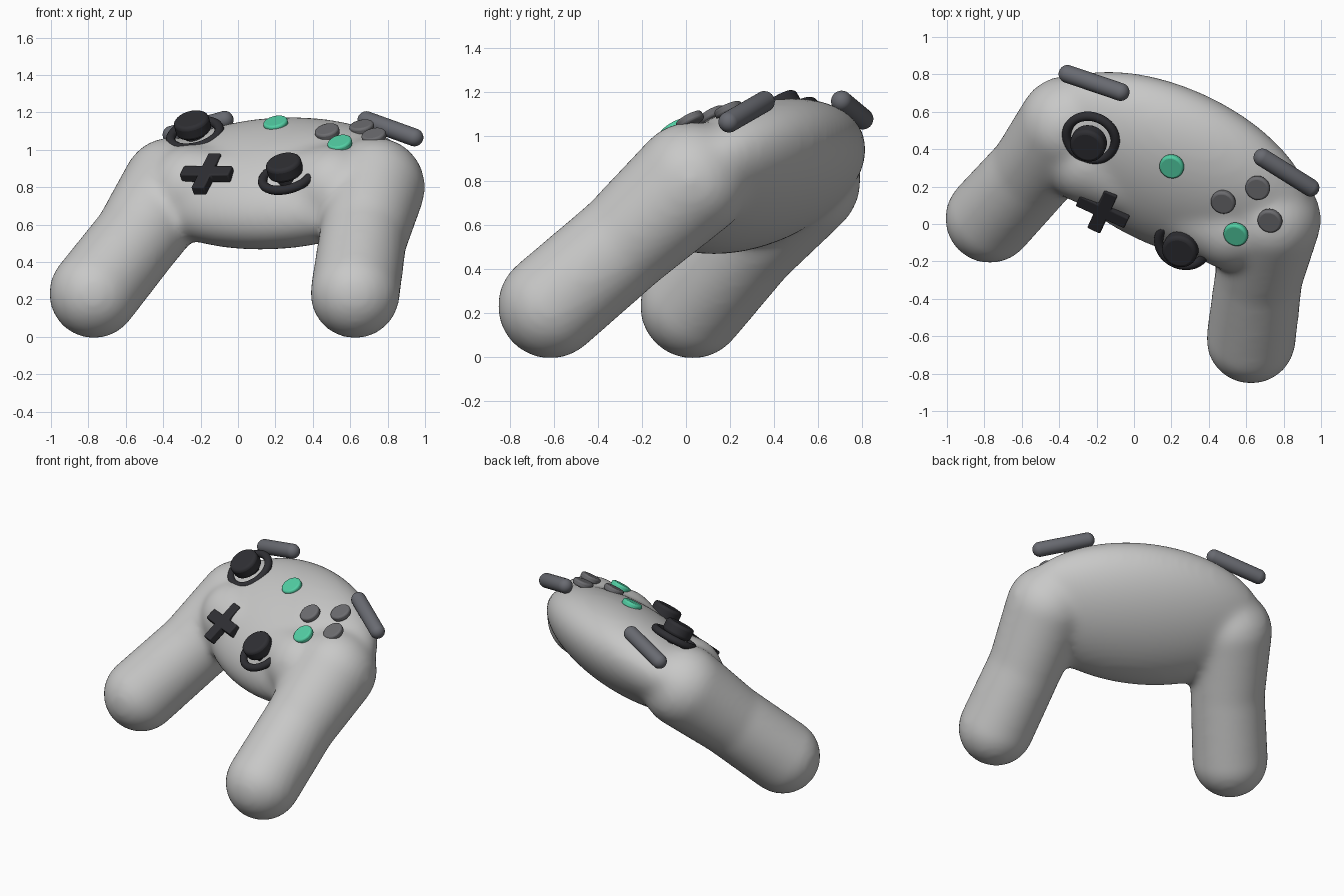
import bpy, bmesh, math
from mathutils import Matrix, Vector

cube = bpy.data.objects.get("Cube")
if cube:
    bpy.data.objects.remove(cube, do_unlink=True)

YAW = math.radians(-24.8)
# Controller frame: x across the pad, y towards its back, z up
FRAME = Matrix.Rotation(YAW, 4, 'Z') @ Matrix.Translation((0.057, 0, 0))


def material(name, rgb):
    m = bpy.data.materials.new(name)
    m.use_nodes = True
    m.diffuse_color = (*rgb, 1)
    bsdf = next(n for n in m.node_tree.nodes if n.type == 'BSDF_PRINCIPLED')
    bsdf.inputs["Base Color"].default_value = (*rgb, 1)
    return m


SHELL = material("light grey shell", (0.58, 0.58, 0.575))
GREEN = material("mint green", (0.085, 0.62, 0.37))
DARK = material("charcoal", (0.028, 0.028, 0.033))
GREY = material("button grey", (0.15, 0.15, 0.16))
TRIGGER = material("trigger grey", (0.14, 0.145, 0.165))


def add_object(name, bm, mat, bevel=0):
    bmesh.ops.recalc_face_normals(bm, faces=bm.faces[:])
    mesh = bpy.data.meshes.new(name)
    bm.to_mesh(mesh)
    bm.free()
    mesh.materials.append(mat)
    ob = bpy.data.objects.new(name, mesh)
    bpy.context.collection.objects.link(ob)
    if bevel:
        mod = ob.modifiers.new("soft edge", 'BEVEL')
        mod.width = bevel
        mod.segments = 3
        mod.limit_method = 'ANGLE'
    bpy.ops.object.select_all(action='DESELECT')
    ob.select_set(True)
    bpy.context.view_layer.objects.active = ob
    bpy.ops.object.shade_smooth_by_angle(angle=math.radians(40))
    return ob


def tilted(pos, tilt):
    """Placement at a world point, facing up and leaning to the front."""
    return (Matrix.Translation(pos) @ Matrix.Rotation(YAW, 4, 'Z')
            @ Matrix.Rotation(math.radians(tilt), 4, 'X'))


def ball_chain(bm, points, frame, steps):
    """Tapered limb: overlapping balls along (x, y, z, radius) points."""
    for a, b in zip(points, points[1:]):
        for i in range(steps + 1):
            p = Vector(a).lerp(Vector(b), i / steps)
            bmesh.ops.create_uvsphere(
                bm, u_segments=32, v_segments=20, radius=p[3],
                matrix=frame @ Matrix.Translation(p.to_3d()))


# Shell: tilted ellipsoid, two grips and a face filler, fused and smoothed
bm = bmesh.new()
bmesh.ops.create_uvsphere(
    bm, u_segments=64, v_segments=40, radius=1,
    matrix=FRAME @ Matrix.Translation((0, 0.36, 0.82))
    @ Matrix.Rotation(math.radians(34), 4, 'X')
    @ Matrix.Diagonal((0.805, 0.48, 0.28, 1)))
for s in (-1, 1):
    ball_chain(bm, [(s * 0.60, 0.33, 0.80, 0.268),
                    (s * 0.665, 0.03, 0.525, 0.238),
                    (s * 0.769, -0.296, 0.232, 0.242)], FRAME, 8)
    ball_chain(bm, [(s * 0.42, 0.21, 0.79, 0.24),
                    (0, 0.21, 0.77, 0.20)], FRAME, 8)
body = add_object("controller_body", bm, SHELL)
fuse = body.modifiers.new("fuse", 'REMESH')
fuse.mode = 'VOXEL'
fuse.voxel_size = 0.02
fuse.use_smooth_shade = True
soften = body.modifiers.new("soften", 'SMOOTH')
soften.factor = 0.5
soften.iterations = 30
for mod in ("fuse", "soften"):
    bpy.ops.object.modifier_apply(modifier=mod)
body.data.shade_smooth()


def disc(name, pos, tilt, radius, depth, mat, bevel):
    bm = bmesh.new()
    bmesh.ops.create_cone(bm, cap_ends=True, segments=40, radius1=radius,
                          radius2=radius, depth=depth,
                          matrix=tilted(pos, tilt))
    return add_object(name, bm, mat, bevel)


# Round buttons
for name, pos, tilt, mat in (
        ("front_button", (0.545, -0.055, 1.032), 34, GREEN),
        ("inner_button", (0.477, 0.118, 1.095), 31, GREY),
        ("outer_button", (0.727, 0.018, 1.072), 30, GREY),
        ("rear_button", (0.662, 0.193, 1.120), 25, GREY),
        ("centre_button", (0.202, 0.308, 1.138), 29, GREEN)):
    disc(name, pos, tilt, 0.066, 0.04, mat, 0.012)


def torus(name, pos, tilt, major, minor, mat):
    bm = bmesh.new()
    n, k = 48, 12
    rings = []
    for i in range(n):
        turn = Matrix.Rotation(math.tau * i / n, 4, 'Z')
        rings.append([bm.verts.new(
            tilted(pos, tilt) @ turn @ Vector(
                (major + minor * math.cos(math.tau * j / k), 0,
                 minor * math.sin(math.tau * j / k)))) for j in range(k)])
    for i in range(n):
        a, b = rings[i], rings[(i + 1) % n]
        for j in range(k):
            bm.faces.new((a[j], b[j], b[(j + 1) % k], a[(j + 1) % k]))
    return add_object(name, bm, mat)


# Thumb sticks: ring, stem and cap
for side, base in (("right", (-0.23, 0.46, 1.082)),
                   ("left", (0.262, -0.105, 0.856))):
    up = tilted((0, 0, 0), 33) @ Vector((0, 0, 1))
    base = Vector(base)
    torus(side + "_stick_ring", base, 33, 0.134, 0.025, DARK)
    disc(side + "_stick_stem", base, 33, 0.055, 0.12, DARK, 0)
    disc(side + "_stick_cap", base + up * 0.058, 33, 0.096, 0.085, DARK, 0.02)

# Directional pad: one extruded cross
bm = bmesh.new()
L, W = 0.143, 0.038
arm = [(W, W), (W, L), (-W, L)]
cross = []
for q in range(4):
    turn = Matrix.Rotation(q * math.pi / 2, 4, 'Z')
    cross += [turn @ Vector((x, y, -0.03)) for x, y in arm]
face = bm.faces.new([bm.verts.new(p) for p in cross])
top = bmesh.ops.extrude_face_region(bm, geom=[face])["geom"]
bmesh.ops.translate(bm, vec=(0, 0, 0.055),
                    verts=[g for g in top if isinstance(g, bmesh.types.BMVert)])
bmesh.ops.remove_doubles(bm, verts=bm.verts[:], dist=1e-5)
bmesh.ops.transform(bm, matrix=tilted((-0.165, 0.075, 0.872), 40),
                    verts=bm.verts[:])
add_object("direction_pad", bm, DARK, 0.008)


# Shoulder buttons: capsules
def capsule(name, a, b, radius, mat):
    a, b = Vector(a), Vector(b)
    half = (b - a).length / 2
    bm = bmesh.new()
    bmesh.ops.create_uvsphere(bm, u_segments=32, v_segments=17, radius=radius)
    for v in bm.verts:
        v.co.z += half if v.co.z > 0 else -half
    turn = (b - a).to_track_quat('Z', 'Y').to_matrix().to_4x4()
    bmesh.ops.transform(bm, matrix=Matrix.Translation((a + b) / 2) @ turn,
                        verts=bm.verts[:])
    return add_object(name, bm, mat)


capsule("left_shoulder_button", (0.687, 0.355, 1.158), (0.943, 0.195, 1.066),
        0.048, TRIGGER)
capsule("right_shoulder_button", (-0.355, 0.802, 1.080), (-0.072, 0.706, 1.160),
        0.048, TRIGGER)
